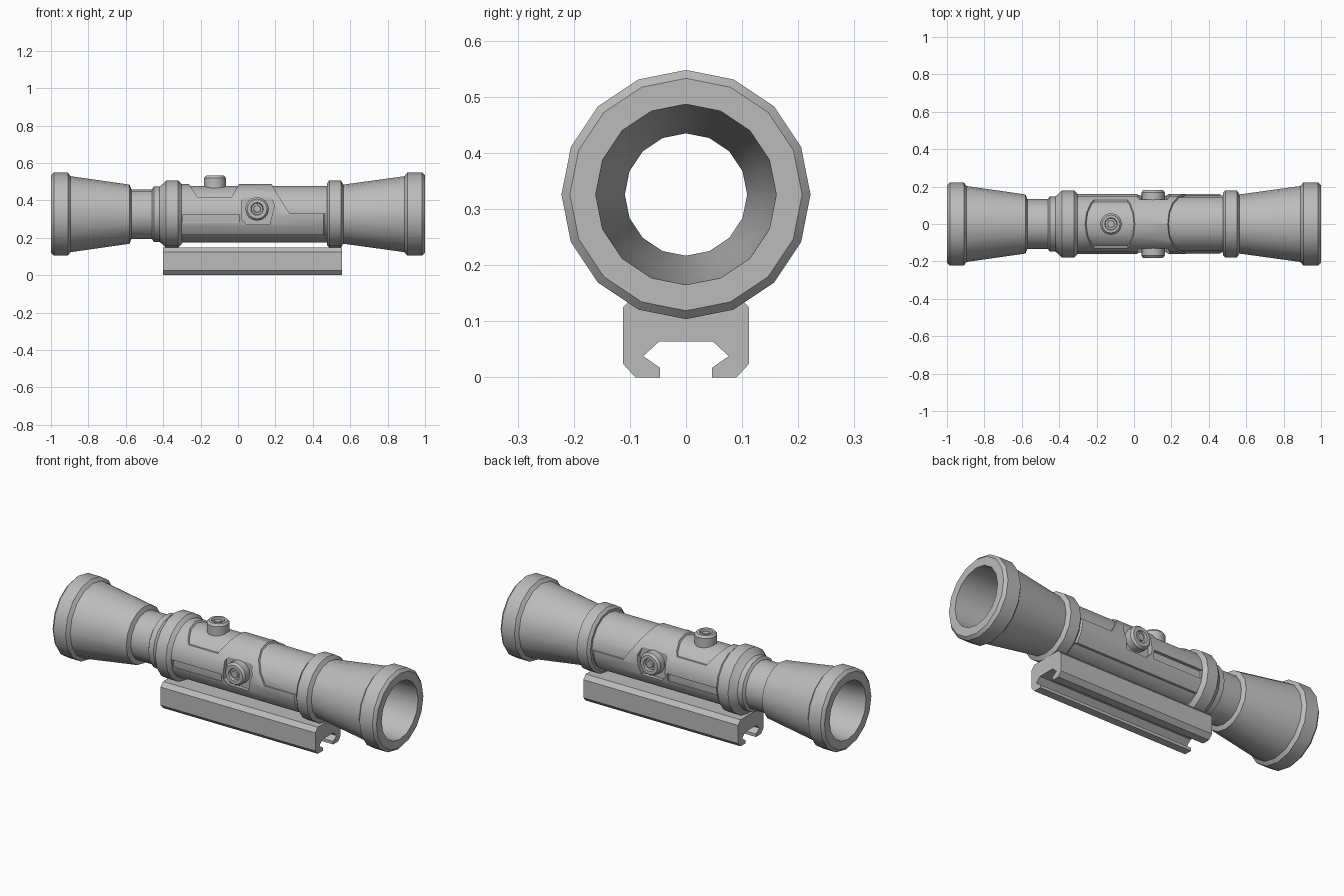
import bpy, bmesh, math
from mathutils import Matrix, Vector

if "Cube" in bpy.data.objects:
    bpy.data.objects.remove(bpy.data.objects["Cube"], do_unlink=True)

AXIS_Z = 0.326
SIDES = 16

grey = bpy.data.materials.new("plain_grey")
grey.use_nodes = True
grey.diffuse_color = (0.5, 0.5, 0.5, 1)
grey.node_tree.nodes["Principled BSDF"].inputs["Base Color"].default_value = (0.5, 0.5, 0.5, 1)


def finish(name, bm):
    bmesh.ops.remove_doubles(bm, verts=bm.verts, dist=1e-5)
    bmesh.ops.recalc_face_normals(bm, faces=bm.faces)
    mesh = bpy.data.meshes.new(name)
    bm.to_mesh(mesh)
    bm.free()
    mesh.materials.append(grey)
    obj = bpy.data.objects.new(name, mesh)
    bpy.context.collection.objects.link(obj)
    return obj


def lathe(name, profile, matrix):
    """Revolve a closed (height, radius) loop about local z."""
    bm = bmesh.new()
    rings = []
    for i in range(SIDES):
        a = math.tau * i / SIDES
        rings.append([bm.verts.new(matrix @ Vector((r * math.cos(a), r * math.sin(a), h)))
                      for h, r in profile])
    n = len(profile)
    for i in range(SIDES):
        a, b = rings[i], rings[(i + 1) % SIDES]
        for j in range(n):
            k = (j + 1) % n
            if profile[j][1] or profile[k][1]:
                bm.faces.new((a[j], b[j], b[k], a[k]))
    return finish(name, bm)


def prism(name, outline, start, end, place):
    """Extrude a 2D outline between two depths; place maps (u, v, depth) to xyz."""
    bm = bmesh.new()
    lo, hi = [[bm.verts.new(place(u, v, d)) for u, v in outline] for d in (start, end)]
    bm.faces.new(lo)
    bm.faces.new(hi)
    n = len(outline)
    for i in range(n):
        k = (i + 1) % n
        bm.faces.new((lo[i], lo[k], hi[k], hi[i]))
    return finish(name, bm)


def along_y(u, v, d):
    return (u, d, v)


def along_x(u, v, d):
    return (d, u, v)


def box_outline(x0, x1, z0, z1):
    return [(x0, z0), (x1, z0), (x1, z1), (x0, z1)]


def activate(obj):
    bpy.ops.object.select_all(action='DESELECT')
    obj.select_set(True)
    bpy.context.view_layer.objects.active = obj


def cut(obj, cutters):
    activate(obj)
    for c in cutters:
        mod = obj.modifiers.new("cut", 'BOOLEAN')
        mod.operation = 'DIFFERENCE'
        mod.solver = 'EXACT'
        mod.object = c
        bpy.ops.object.modifier_apply(modifier=mod.name)


# Main tube: outer outline from one end to the other, then back through the bore
to_x = Matrix.Translation((0, 0, AXIS_Z)) @ Matrix.Rotation(math.pi / 2, 4, 'Y')
outer = [
    (-1, 0.207), (-0.985, 0.222), (-0.91, 0.222), (-0.895, 0.203),
    (-0.58, 0.158), (-0.57, 0.133), (-0.46, 0.133), (-0.45, 0.148),
    (-0.42, 0.148), (-0.405, 0.16), (-0.385, 0.18), (-0.32, 0.18),
    (-0.3, 0.16), (-0.3, 0.152), (0.475, 0.152), (0.475, 0.165),
    (0.488, 0.18), (0.55, 0.18), (0.563, 0.158), (0.89, 0.203),
    (0.905, 0.222), (0.985, 0.222), (1, 0.207)]
bore = [(1, 0.161), (0.56, 0.141), (0.3, 0.109), (-0.55, 0.109), (-0.65, 0.125), (-1, 0.161)]
tube = lathe("scope_tube", outer + bore, to_x)

# Raised sleeve around the middle of the tube
sleeve = lathe("raised_sleeve", [(-0.303, 0.161), (0.458, 0.161), (0.466, 0.154),
                                 (0.466, 0.14), (-0.303, 0.14)], to_x)

# Cutters that shape the sleeve
top_notch = prism("top_notch_cutter", [(-0.277, 0.51), (-0.215, 0.417), (-0.035, 0.417),
                                       (0.018, 0.51)], -0.3, 0.3, along_y)
rear_notch = prism("end_notch_cutter", [(0.18, 0.6), (0.18, 0.487), (0.2, 0.45), (0.275, 0.33),
                                        (0.6, 0.33), (0.6, 0.6)], -0.3, 0.3, along_y)
under = prism("underside_cutter", box_outline(-0.5, 0.6, 0, 0.216), -0.3, 0.3, along_y)

# Side slots and flat pockets for the side knobs
side_cutters = []
pocket = [(0.045, 0.272), (0.17, 0.272), (0.195, 0.37), (0.17, 0.436),
          (0.045, 0.436), (0.02, 0.4), (0.02, 0.3)]
for s in (-1, 1):
    side_cutters.append(prism("slot_cutter", box_outline(-0.298, 0.005, 0.28, 0.324),
                              s * 0.144, s * 0.3, along_y))
    side_cutters.append(prism("pocket_cutter", pocket, s * 0.13, s * 0.3, along_y))

cut(sleeve, [top_notch, rear_notch, under] + side_cutters)
cut(tube, side_cutters)
for c in [top_notch, rear_notch, under] + side_cutters:
    bpy.data.objects.remove(c, do_unlink=True)


# Adjustment knobs with a recessed ring in the cap
def knob(name, radius, length, matrix):
    profile = [(0, 0), (0, radius), (length - 0.012, radius), (length, radius - 0.01),
               (length, 0.034), (length - 0.012, 0.03), (length - 0.012, 0.02),
               (length - 0.004, 0.018), (length - 0.004, 0)]
    return lathe(name, profile, matrix)


knobs = [knob("top_knob", 0.058, 0.08, Matrix.Translation((-0.123, 0, 0.452)))]
for s, label in ((-1, "front"), (1, "back")):
    turn = Matrix.Rotation(-s * math.pi / 2, 4, 'X')
    knobs.append(knob(label + "_knob", 0.063, 0.06,
                      Matrix.Translation((0.102, s * 0.121, 0.354)) @ turn))

# Mounting rail with a dovetail channel
half = [(0.048, 0.064), (0.076, 0.038), (0.046, 0.017), (0.046, 0), (0.09, 0),
        (0.112, 0.024), (0.112, 0.125), (0.09, 0.148)]
rail = prism("mounting_rail", half + [(-y, z) for y, z in reversed(half)],
             -0.4, 0.556, along_x)

# Smooth round parts, keep hard edges
for obj in [tube, sleeve] + knobs:
    activate(obj)
    bpy.ops.object.shade_smooth_by_angle(angle=math.radians(28))
